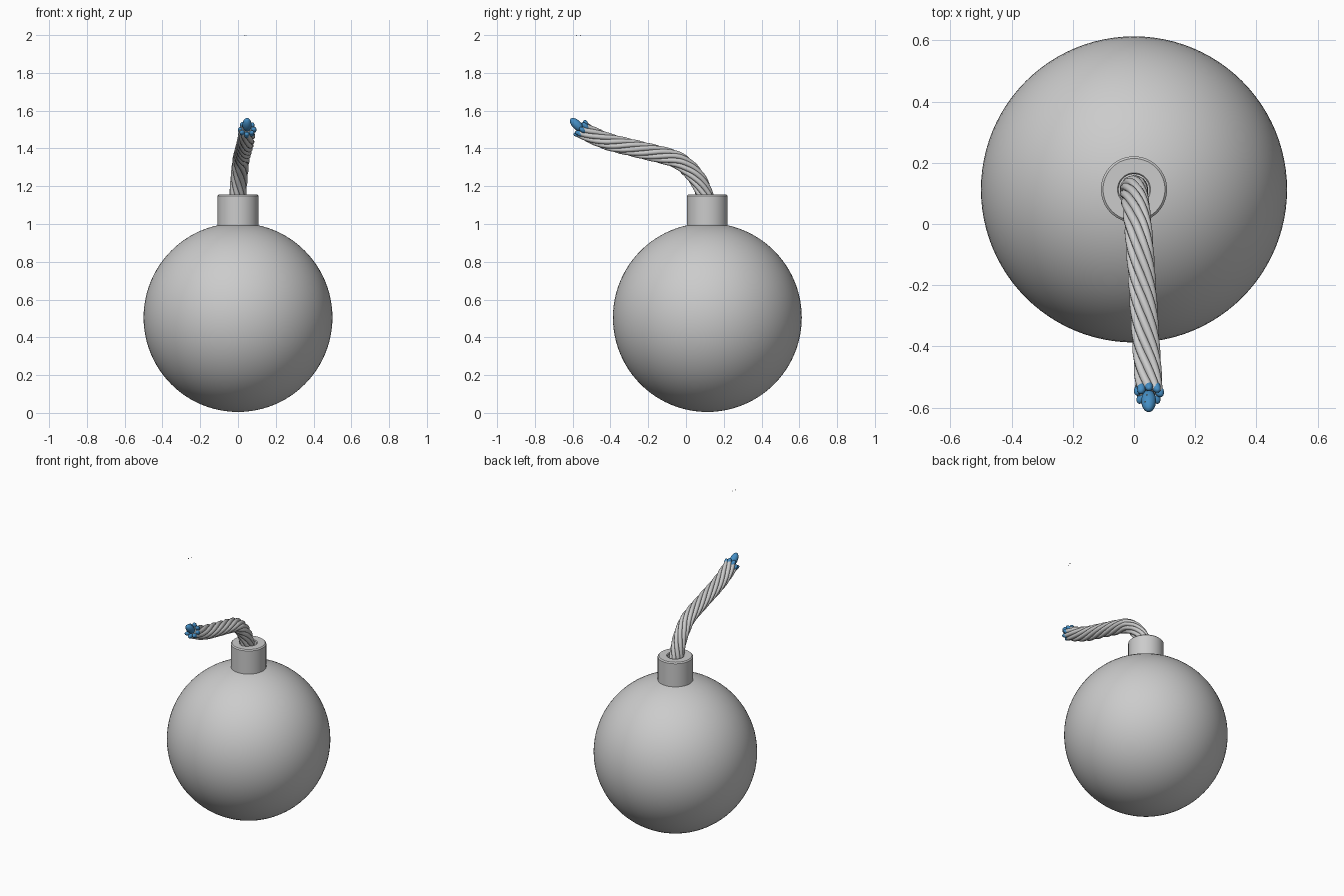
import bpy, bmesh, math, random
from mathutils import Vector, Matrix

if "Cube" in bpy.data.objects:
    bpy.data.objects.remove(bpy.data.objects["Cube"])
random.seed(4)

CX, CY, CZ = 0.0, 0.113, 0.505
blue = bpy.data.materials.new("ember_blue")
blue.diffuse_color = (0.06, 0.27, 0.55, 1)
blue.use_nodes = True
blue.node_tree.nodes["Principled BSDF"].inputs["Base Color"].default_value = blue.diffuse_color


def finish(bm, name, mat=None, angle=40):
    me = bpy.data.meshes.new(name)
    bmesh.ops.recalc_face_normals(bm, faces=bm.faces)
    bm.to_mesh(me)
    bm.free()
    ob = bpy.data.objects.new(name, me)
    bpy.context.collection.objects.link(ob)
    if mat:
        me.materials.append(mat)
    bpy.ops.object.select_all(action='DESELECT')
    ob.select_set(True)
    bpy.context.view_layer.objects.active = ob
    bpy.ops.object.shade_smooth_by_angle(angle=math.radians(angle))
    return ob


def blob(bm, loc, axis, length, radius, seg=12):
    # ellipsoid stretched along an axis
    rot = Vector(axis).to_track_quat('Z', 'Y').to_matrix().to_4x4()
    m = Matrix.Translation(loc) @ rot @ Matrix.Diagonal((radius, radius, length, 1))
    bmesh.ops.create_uvsphere(bm, u_segments=seg, v_segments=seg // 2 + 2, radius=1, matrix=m)


def tube(bm, pts, radius, sides=10):
    rings = []
    for i, p in enumerate(pts):
        t = (pts[min(i + 1, len(pts) - 1)] - pts[max(i - 1, 0)]).normalized()
        u = t.cross(Vector((1, 0, 0))).normalized()
        v = t.cross(u)
        rings.append([bm.verts.new(p + radius * (math.cos(a) * u + math.sin(a) * v))
                      for a in (2 * math.pi * k / sides for k in range(sides))])
    for r0, r1 in zip(rings, rings[1:]):
        for k in range(sides):
            j = (k + 1) % sides
            bm.faces.new((r0[k], r0[j], r1[j], r1[k]))
    bm.faces.new(rings[0])
    bm.faces.new(rings[-1])


# round body
bm = bmesh.new()
bmesh.ops.create_uvsphere(bm, u_segments=96, v_segments=48, radius=0.5,
                          matrix=Matrix.Translation((CX, CY, CZ)))
finish(bm, "body")

# neck collar with a hole for the fuse
bm = bmesh.new()
profile = [(0.05, 0.99), (0.05, 1.151), (0.054, 1.156), (0.101, 1.156), (0.108, 1.149), (0.108, 0.97)]
vs = [bm.verts.new((CX + r, CY, z)) for r, z in profile]
es = [bm.edges.new((vs[i], vs[(i + 1) % len(vs)])) for i in range(len(vs))]
bmesh.ops.spin(bm, geom=vs + es, cent=(CX, CY, 0), axis=(0, 0, 1),
               angle=2 * math.pi, steps=64, use_merge=True)
bmesh.ops.remove_doubles(bm, verts=bm.verts, dist=1e-5)
finish(bm, "neck_collar", angle=30)

# fuse centre line, smoothed through a few points
key = [Vector(p) for p in [
    (0, .114, 1.0), (0, .110, 1.10), (0, .093, 1.17), (.005, .064, 1.233), (.011, .012, 1.296),
    (.018, -.066, 1.347), (.03, -.246, 1.394), (.04, -.405, 1.434), (.047, -.51, 1.477),
    (.048, -.552, 1.502)]]
path = []
for i in range(len(key) - 1):
    p0, p1, p2, p3 = key[max(i - 1, 0)], key[i], key[i + 1], key[min(i + 2, len(key) - 1)]
    n = max(4, int((p2 - p1).length / 0.01))
    for k in range(n):
        t = k / n
        path.append(0.5 * (2 * p1 + (p2 - p0) * t + (2 * p0 - 5 * p1 + 4 * p2 - p3) * t * t
                           + (3 * p1 - p0 - 3 * p2 + p3) * t ** 3))
path.append(key[-1])

# twisted strands around the centre line
STRANDS, RING, THICK, PITCH = 8, 0.0325, 0.0135, 0.62
strands = [[] for _ in range(STRANDS)]
dist = 0
for i, p in enumerate(path):
    if i:
        dist += (p - path[i - 1]).length
    t = (path[min(i + 1, len(path) - 1)] - path[max(i - 1, 0)]).normalized()
    u = (Vector((1, 0, 0)) - t * t.x).normalized()
    v = t.cross(u)
    for s in range(STRANDS):
        a = 2 * math.pi * (s / STRANDS - dist / PITCH)
        strands[s].append(p + RING * (math.cos(a) * u + math.sin(a) * v))
bm = bmesh.new()
for pts in strands:
    tube(bm, pts, THICK)
tube(bm, path, 0.025)
finish(bm, "fuse_rope", angle=50)

# frayed glowing strand ends
bm = bmesh.new()
for pts in strands:
    out = (pts[-1] - path[-1]).normalized()
    for k in range(2):
        d = (t + out * random.uniform(0.1, 0.8)).normalized()
        loc = pts[-1] + out * 0.002 + t * random.uniform(-0.012, 0.006)
        blob(bm, loc, d, random.uniform(0.017, 0.023), 0.0135)
finish(bm, "frayed_end", blue)

# ember tip
bm = bmesh.new()
blob(bm, Vector((.048, -.578, 1.525)), (0, -0.7, 0.7), 0.046, 0.024, 24)
finish(bm, "ember_tip", blue)

# tiny floating sparks
bm = bmesh.new()
for x, y in ((.036, -.58), (.042, -.558)):
    bmesh.ops.create_icosphere(bm, subdivisions=1, radius=0.003,
                               matrix=Matrix.Translation((x, y, 1.997)))
finish(bm, "sparks")
